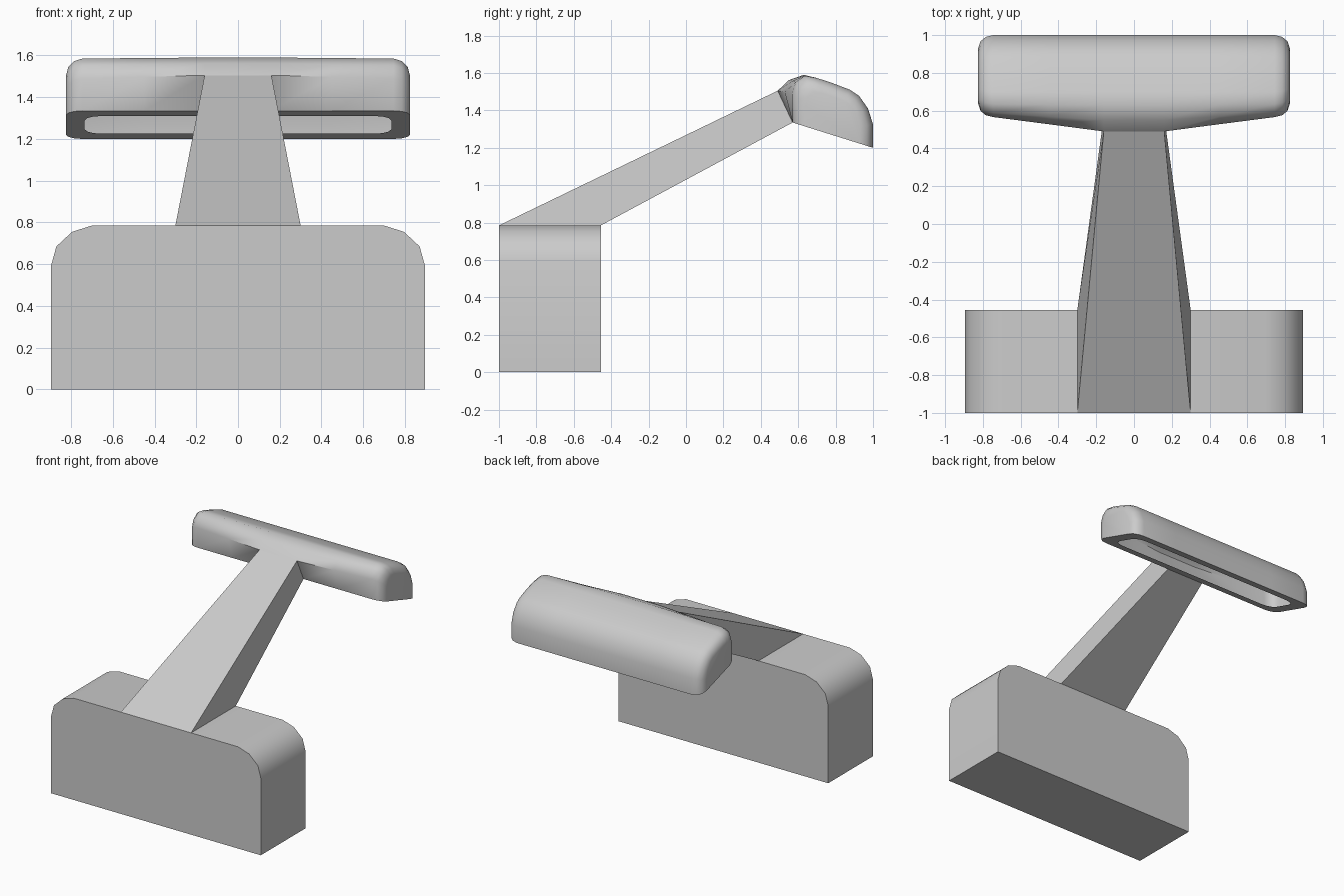
import bpy, bmesh, math

if "Cube" in bpy.data.objects:
    bpy.data.objects.remove(bpy.data.objects["Cube"])


def make_object(name, verts, faces, smooth=True):
    mesh = bpy.data.meshes.new(name)
    mesh.from_pydata(verts, [], faces)
    bm = bmesh.new()
    bm.from_mesh(mesh)
    bmesh.ops.recalc_face_normals(bm, faces=bm.faces)
    bm.to_mesh(mesh)
    bm.free()
    ob = bpy.data.objects.new(name, mesh)
    bpy.context.collection.objects.link(ob)
    if smooth:
        bpy.ops.object.select_all(action='DESELECT')
        ob.select_set(True)
        bpy.context.view_layer.objects.active = ob
        bpy.ops.object.shade_smooth_by_angle(angle=math.radians(42))
    return ob


def bridge(a, b, n, closed=True):
    """Quads between two rows of n vertices starting at a and b."""
    return [(a + i, a + (i + 1) % n, b + (i + 1) % n, b + i)
            for i in range(n if closed else n - 1)]


# Base: rounded-shoulder profile pushed along y
half = [(0.895, 0), (0.895, 0.595), (0.87, 0.685), (0.795, 0.755), (0.70, 0.785)]
outline = half + [(-x, z) for x, z in reversed(half)]
n = len(outline)
verts = [(x, y, z) for y in (-1.0, -0.455) for x, z in outline]
make_object("base", verts,
            bridge(0, n, n) + [tuple(range(n)), tuple(range(n, 2 * n))])

# Arm: tapered slanted beam from base to head
verts = [(-0.3, -1, 0.785), (0.3, -1, 0.785), (0.3, -0.455, 0.785), (-0.3, -0.455, 0.785),
         (-0.16, 0.49, 1.505), (0.16, 0.49, 1.505), (0.16, 0.57, 1.335), (-0.16, 0.57, 1.335)]
make_object("arm", verts, bridge(0, 4, 4), smooth=False)

# Head: lofted hollow shade with a slanted open underside
Y0, Y1, Z0 = 0.57, 1.0, 1.335
SLOPE = (1.2 - Z0) / (Y1 - Y0)
front_mid = [(0.57, 1.335), (0.49, 1.505), (0.55, 1.562), (0.63, 1.59)]
front_end = [(0.57, 1.335), (0.566, 1.49), (0.588, 1.552), (0.635, 1.585)]
rear = [(0.70, 1.573), (0.78, 1.547), (0.877, 1.51), (0.925, 1.478),
        (0.973, 1.41), (1.0, 1.325), (1.0, 1.2)]


def floor_z(y):
    return Z0 + SLOPE * (y - Y0)


def section(x, inset, bulge):
    front = [(e[0] + (m[0] - e[0]) * bulge, e[1] + (m[1] - e[1]) * bulge)
             for e, m in zip(front_end, front_mid)]
    rows = []
    for y, z in front + rear:
        h = (z - floor_z(y)) * (1 - inset / 0.27)
        y = 0.785 + (y - 0.785) * (1 - inset / 0.215)
        rows.append((x, y, floor_z(y) + h))
    return rows


# x position, end rounding inset, swelling toward the arm
right = [(0.16, 0, 1), (0.45, 0, 0.5), (0.745, 0, 0), (0.785, 0.01, 0),
         (0.813, 0.033, 0), (0.825, 0.07, 0)]
stations = [(-x, d, b) for x, d, b in reversed(right)] + right
n = len(front_end) + len(rear)
m = len(stations)
verts, faces = [], []
for s in stations:
    verts += section(*s)
for i in range(m - 1):
    faces += bridge(i * n, (i + 1) * n, n, closed=False)
faces += [tuple(range(n)), tuple(range((m - 1) * n, m * n))]

# Rim around the slot in the underside
outer = [i * n for i in range(m)] + [i * n + n - 1 for i in reversed(range(m))]
start = len(verts)
for k, v in enumerate(outer):
    x, d, b = stations[v // n]
    y = 0.65 + d if k < m else 0.92 - d
    verts.append((x - math.copysign(0.09, x) if abs(x) > 0.5 else x, y, floor_z(y)))
c = len(outer)
for k in range(c):
    j = (k + 1) % c
    faces.append((outer[k], outer[j], start + j, start + k))
make_object("lamp_head", verts, faces)
